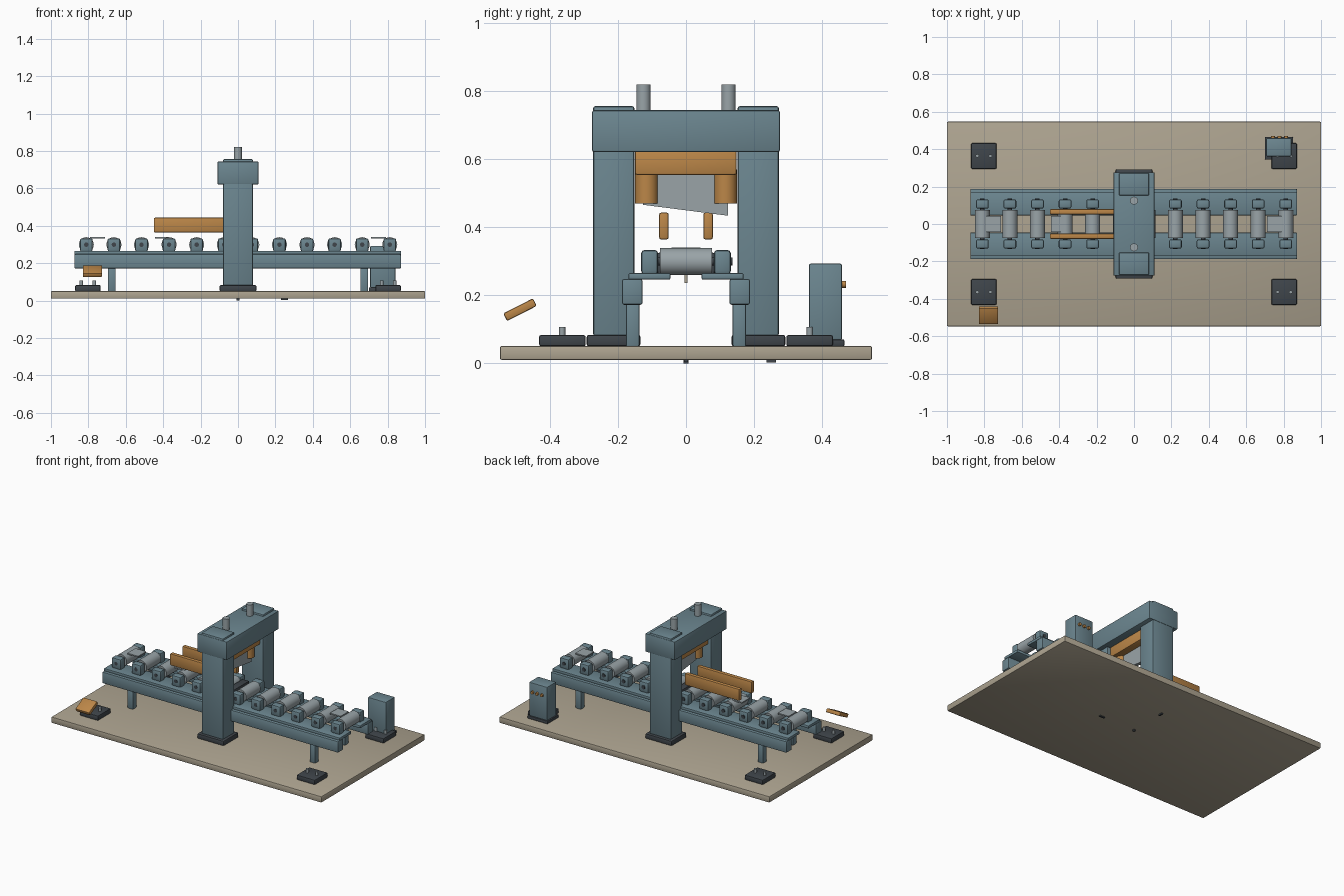
import bpy, bmesh, math
from mathutils import Matrix

if "Cube" in bpy.data.objects:
    bpy.data.objects.remove(bpy.data.objects["Cube"])


def mat(name, r, g, b):
    m = bpy.data.materials.new(name)
    m.diffuse_color = (r, g, b, 1)
    m.use_nodes = True
    m.node_tree.nodes["Principled BSDF"].inputs["Base Color"].default_value = m.diffuse_color
    return m


TEAL = mat("teal paint", 0.15, 0.24, 0.28)
SAND = mat("sand floor", 0.42, 0.37, 0.28)
ORANGE = mat("orange paint", 0.50, 0.24, 0.065)
STEEL = mat("bright steel", 0.32, 0.37, 0.39)
DARK = mat("dark iron", 0.05, 0.06, 0.07)


def finish(name, bm, material):
    me = bpy.data.meshes.new(name)
    bm.normal_update()
    bm.to_mesh(me)
    bm.free()
    me.materials.append(material)
    ob = bpy.data.objects.new(name, me)
    bpy.context.collection.objects.link(ob)
    bpy.ops.object.select_all(action='DESELECT')
    ob.select_set(True)
    bpy.context.view_layer.objects.active = ob
    bpy.ops.object.shade_smooth_by_angle(angle=math.radians(30))
    return ob


def box(name, x, y, z, material, bevel=0.006):
    """Bevelled box from (min, max) ranges."""
    bm = bmesh.new()
    size = [r[1] - r[0] for r in (x, y, z)]
    mid = [(r[1] + r[0]) / 2 for r in (x, y, z)]
    bmesh.ops.create_cube(bm, size=1, matrix=Matrix.Diagonal((*size, 1)))
    if bevel:
        bmesh.ops.bevel(bm, geom=bm.edges[:], offset=bevel, segments=2,
                        profile=0.5, affect='EDGES')
    ob = finish(name, bm, material)
    ob.location = mid
    return ob


def rod(name, centre, radius, length, material, axis='Z', sides=32):
    bm = bmesh.new()
    rot = {'Z': Matrix(), 'Y': Matrix.Rotation(math.pi / 2, 4, 'X'),
           'X': Matrix.Rotation(math.pi / 2, 4, 'Y')}[axis]
    bmesh.ops.create_cone(bm, cap_ends=True, segments=sides, radius1=radius,
                          radius2=radius, depth=length, matrix=rot)
    ob = finish(name, bm, material)
    ob.location = centre
    return ob


def side(s, a, b):
    """Range mirrored to the side given by sign s."""
    return (a, b) if s > 0 else (-b, -a)


# floor slab and small marks beneath it
box("floor_slab", (-1, 1), (-0.547, 0.547), (0.01, 0.051), SAND, 0.005)
box("underside_mark_centre", (-0.007, 0.007), (-0.007, 0.007), (0, 0.011), DARK, 0)
box("underside_mark_x", (0.23, 0.268), (-0.006, 0.006), (0.004, 0.011), DARK, 0)
box("underside_mark_y", (-0.006, 0.006), (0.236, 0.264), (0.002, 0.011), DARK, 0)

for s, tag in ((-1, "front"), (1, "back")):
    # gantry columns, feet and ram rods
    box(f"{tag}_column", (-0.08, 0.08), side(s, 0.152, 0.273), (0.08, 0.756), TEAL)
    box(f"{tag}_column_foot", (-0.098, 0.098), side(s, 0.134, 0.292), (0.05, 0.083), DARK)
    rod(f"{tag}_ram_rod", (0, s * 0.125, 0.70), 0.021, 0.24, STEEL)
    rod(f"{tag}_clamp_cylinder", (0, s * 0.116, 0.52), 0.034, 0.1, ORANGE)
    # roller bed rails, top flange, legs
    box(f"{tag}_bed_rail", (-0.875, 0.872), side(s, 0.128, 0.188), (0.172, 0.248), TEAL)
    box(f"{tag}_bed_flange", (-0.875, 0.872), side(s, 0.046, 0.169), (0.246, 0.265), TEAL, 0.004)
    for x in (-0.675, 0.675):
        box(f"{tag}_leg", (x - 0.021, x + 0.021), side(s, 0.137, 0.177), (0.048, 0.176), TEAL)
    # infeed side guides
    box(f"{tag}_side_guide", (-0.45, -0.045), side(s, 0.051, 0.079), (0.364, 0.443), ORANGE)
    # corner anchor plates with bolts
    for x in (-0.803, 0.803):
        box(f"{tag}_anchor_plate", (x - 0.068, x + 0.068), side(s, 0.295, 0.432),
            (0.05, 0.083), DARK)
        for dx in (-0.035, 0.035):
            rod(f"{tag}_anchor_bolt", (x + dx, s * 0.364, 0.092), 0.009, 0.03, STEEL, sides=16)

# gantry cross beam and moving blade carrier
box("cross_beam", (-0.11, 0.11), (-0.276, 0.276), (0.621, 0.744), TEAL)
box("blade_carrier", (-0.06, 0.06), (-0.15, 0.149), (0.554, 0.625), ORANGE)

# slanted shear blade: profile in y,z extruded along x
bm = bmesh.new()
profile = [(-0.127, 0.57), (-0.127, 0.466), (0.123, 0.434), (0.123, 0.57)]
face = bm.faces.new([bm.verts.new((-0.012, y, z)) for y, z in profile])
new = bmesh.ops.extrude_face_region(bm, geom=[face])["geom"]
bmesh.ops.translate(bm, vec=(0.024, 0, 0),
                    verts=[v for v in new if isinstance(v, bmesh.types.BMVert)])
bmesh.ops.recalc_face_normals(bm, faces=bm.faces[:])
finish("shear_blade", bm, STEEL)

# fixed lower blade and small pin under the bed
box("lower_blade", (-0.025, 0.025), (-0.084, 0.084), (0.262, 0.325), DARK, 0.004)
box("centre_pin", (-0.004, 0.004), (-0.004, 0.004), (0.236, 0.27), SAND, 0)

# rollers with bearing blocks
for i in range(12):
    x = -0.811 + i * 0.1475
    rod("roller", (x, 0, 0.299), 0.04, 0.152, STEEL, 'Y')
    rod("roller_axle", (x, 0.002, 0.299), 0.012, 0.27, DARK, 'Y', 16)
    for s in (-1, 1):
        box("bearing_block", (x - 0.034, x + 0.034), side(s, 0.082, 0.132),
            (0.262, 0.333), TEAL, 0.01)

# thin transfer plates between rollers
for x in (-0.75, -0.405, 0.75):
    box("transfer_plate", (x - 0.04, x + 0.04), (-0.042, 0.042), (0.333, 0.341), STEEL, 0)

# control cabinet with buttons
box("cabinet_foot", (0.70, 0.85), (0.345, 0.466), (0.05, 0.07), DARK, 0.004)
box("control_cabinet", (0.707, 0.842), (0.361, 0.459), (0.068, 0.293), TEAL)
for x in (0.743, 0.778, 0.813):
    rod("push_button", (x, 0.463, 0.232), 0.01, 0.016, ORANGE, 'Y', 16)

# tilted operator pedal
pedal = box("operator_pedal", (-0.83, -0.727), (-0.537, -0.439), (0.145, 0.17), ORANGE, 0.005)
pedal.rotation_euler.x = math.radians(27)
